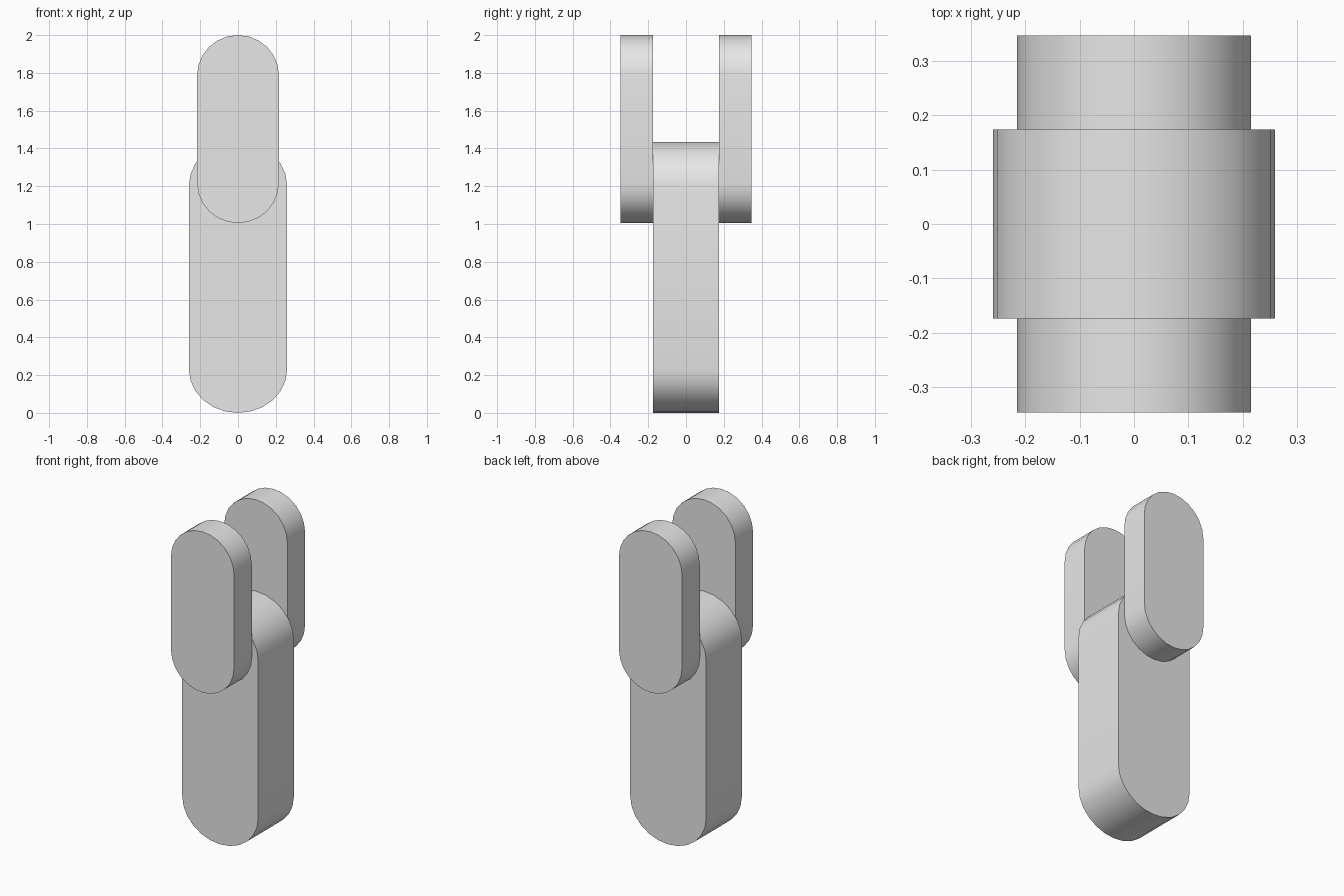
import bpy, bmesh, math

old = bpy.data.objects.get("Cube")
if old:
    bpy.data.objects.remove(old, do_unlink=True)

GREY = (0.8, 0.8, 0.8, 1.0)
mat = bpy.data.materials.new("light grey")
mat.use_nodes = True
mat.diffuse_color = GREY
mat.node_tree.nodes["Principled BSDF"].inputs["Base Color"].default_value = GREY


def rounded_bar(name, half_width, z0, z1, cap, y0, y1, steps=12):
    """Upright bar with elliptical ends, extruded along y."""
    outline = []
    for base, centre in ((0, z1 - cap), (math.pi, z0 + cap)):
        for i in range(steps + 1):
            a = base + math.pi * i / steps
            outline.append((half_width * math.cos(a), centre + cap * math.sin(a)))

    bm = bmesh.new()
    face = bm.faces.new([bm.verts.new((x, y0, z)) for x, z in outline])
    moved = bmesh.ops.extrude_face_region(bm, geom=[face], use_keep_orig=True)["geom"]
    verts = [g for g in moved if isinstance(g, bmesh.types.BMVert)]
    bmesh.ops.translate(bm, verts=verts, vec=(0, y1 - y0, 0))
    bmesh.ops.recalc_face_normals(bm, faces=bm.faces)

    mesh = bpy.data.meshes.new(name)
    bm.to_mesh(mesh)
    bm.free()
    mesh.materials.append(mat)
    obj = bpy.data.objects.new(name, mesh)
    bpy.context.collection.objects.link(obj)
    bpy.ops.object.select_all(action="DESELECT")
    obj.select_set(True)
    bpy.context.view_layer.objects.active = obj
    bpy.ops.object.shade_smooth_by_angle(angle=math.radians(35))
    return obj


# Thick central link
rounded_bar("central_link", 0.26, 0.0, 1.435, 0.23, -0.174, 0.174)

# Matching side plates, front and back
rounded_bar("front_plate", 0.216, 1.005, 2.0, 0.21, -0.347, -0.174)
rounded_bar("back_plate", 0.216, 1.005, 2.0, 0.21, 0.174, 0.347)
